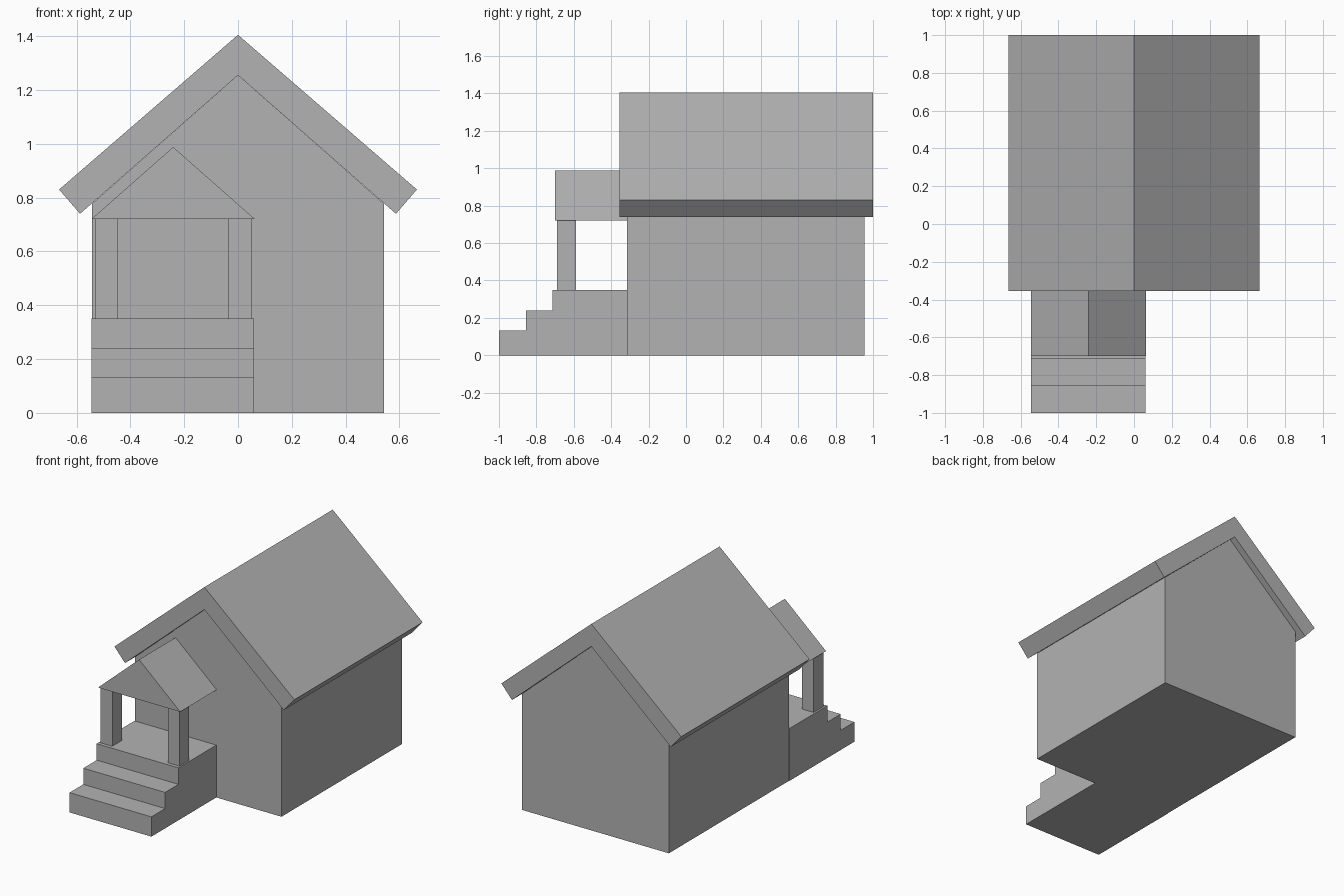
import bpy
import bmesh

cube = bpy.data.objects.get("Cube")
if cube:
    bpy.data.objects.remove(cube, do_unlink=True)

# Single plain grey for the whole house
grey = bpy.data.materials.new("plain grey")
grey.use_nodes = True
colour = (0.45, 0.45, 0.45, 1)
grey.diffuse_color = colour
for node in grey.node_tree.nodes:
    if node.type == 'BSDF_PRINCIPLED':
        node.inputs["Base Color"].default_value = colour


def extrude(name, profile, axis, start, end):
    """Extrude a closed profile: (x, z) along y, or (y, z) along x."""
    bm = bmesh.new()
    place = {'y': lambda a, b: (a, start, b), 'x': lambda a, b: (start, a, b)}[axis]
    face = bm.faces.new([bm.verts.new(place(a, b)) for a, b in profile])
    moved = bmesh.ops.extrude_face_region(bm, geom=[face])["geom"]
    depth = end - start
    offset = (depth, 0, 0) if axis == 'x' else (0, depth, 0)
    verts = [g for g in moved if isinstance(g, bmesh.types.BMVert)]
    bmesh.ops.translate(bm, vec=offset, verts=verts)
    bmesh.ops.recalc_face_normals(bm, faces=bm.faces)
    mesh = bpy.data.meshes.new(name)
    bm.to_mesh(mesh)
    bm.free()
    mesh.materials.append(grey)
    obj = bpy.data.objects.new(name, mesh)
    bpy.context.collection.objects.link(obj)
    return obj


def mirrored(half):
    """Complete a right-hand half profile that starts on the centre line."""
    return half + [(-x, z) for x, z in reversed(half) if x > 0]


# Gabled house body
extrude("house_body", mirrored([(0, 1.255), (0.542, 0.778), (0.542, 0)]),
        'y', -0.315, 0.955)

# Thick overhanging main roof, one closed chevron
extrude("main_roof", [(0, 1.405), (0.665, 0.83), (0.587, 0.74), (0, 1.255),
                      (-0.587, 0.74), (-0.665, 0.83)], 'y', -0.355, 1.0)

# Porch platform with two steps down to the front
extrude("porch_steps", [(-1, 0), (-1, 0.132), (-0.855, 0.132), (-0.855, 0.24),
                        (-0.714, 0.24), (-0.714, 0.35), (-0.315, 0.35),
                        (-0.315, 0)], 'x', -0.545, 0.06)

# Solid gabled porch roof
extrude("porch_roof", [(-0.545, 0.72), (0.063, 0.72), (-0.241, 0.988)],
        'y', -0.70, -0.315)

# Two square porch posts
for name, left in (("right_post", -0.532), ("left_post", -0.036)):
    right = left + 0.086
    extrude(name, [(left, 0.35), (right, 0.35), (right, 0.72), (left, 0.72)],
            'y', -0.69, -0.587)
